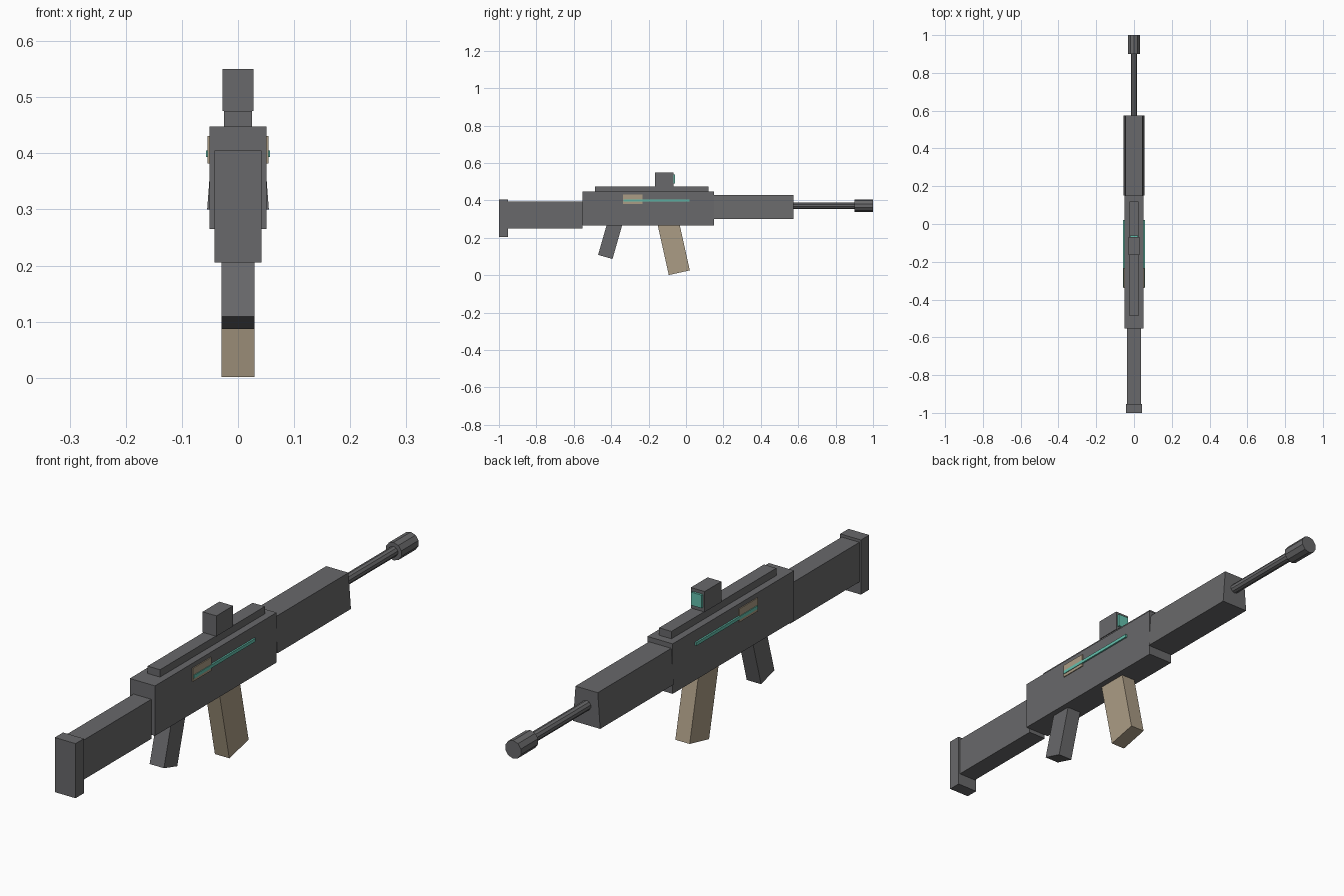
import bpy
from math import radians, pi
from mathutils import Matrix

cube = bpy.data.objects.get("Cube")
if cube:
    bpy.data.objects.remove(cube)


def material(name, rgb):
    m = bpy.data.materials.new(name)
    m.use_nodes = True
    m.diffuse_color = (*rgb, 1)
    m.node_tree.nodes["Principled BSDF"].inputs["Base Color"].default_value = (*rgb, 1)
    return m


GREY = material("dark grey", (0.14, 0.14, 0.145))
TAN = material("tan", (0.41, 0.335, 0.235))
TEAL = material("teal", (0.13, 0.53, 0.42))


def finish(name, mat):
    obj = bpy.context.object
    obj.name = obj.data.name = name
    obj.data.materials.append(mat)
    return obj


def box(name, mat, x, y, z):
    """Box from (min, max) extents on each axis."""
    bpy.ops.mesh.primitive_cube_add(size=1)
    obj = finish(name, mat)
    size = [b - a for a, b in (x, y, z)]
    centre = [(a + b) / 2 for a, b in (x, y, z)]
    obj.data.transform(Matrix.Translation(centre) @ Matrix.Diagonal((*size, 1)))
    return obj


def leaning_box(name, mat, half, depth, length, low_corner, degrees):
    """Box standing on its rear lower edge, leaning about x."""
    obj = box(name, mat, (-half, half), (0, depth), (0, length))
    obj.location = (0, *low_corner)
    obj.rotation_euler.x = radians(degrees)
    return obj


def tube(name, radius, y0, y1):
    bpy.ops.mesh.primitive_cylinder_add(
        vertices=10, radius=radius, depth=y1 - y0,
        location=(0, (y0 + y1) / 2, 0.372), rotation=(pi / 2, 0, 0))
    return finish(name, GREY)


# Body and stock
box("receiver", GREY, (-0.051, 0.051), (-0.553, 0.15), (0.265, 0.448))
box("stock", GREY, (-0.036, 0.036), (-0.952, -0.553), (0.25, 0.395))
box("butt_plate", GREY, (-0.042, 0.042), (-1, -0.952), (0.205, 0.405))

# Handguard, wider along the bottom
guard = box("handguard", GREY, (-0.055, 0.055), (0.15, 0.575), (0.3, 0.43))
for v in guard.data.vertices:
    if v.co.z > 0.4:
        v.co.x *= 0.82

# Barrel
tube("barrel", 0.018, 0.575, 0.9)
tube("muzzle", 0.033, 0.9, 1.0)

# Top rail and sight
box("top_rail", GREY, (-0.025, 0.025), (-0.487, 0.12), (0.448, 0.475))
box("sight", GREY, (-0.028, 0.028), (-0.165, -0.068), (0.475, 0.55))
box("sight_lens", TEAL, (-0.021, 0.021), (-0.068, -0.06), (0.49, 0.538))

# Grip and magazine
leaning_box("grip", GREY, 0.029, 0.08, 0.2, (-0.47, 0.109), -16)
leaning_box("magazine", TAN, 0.029, 0.115, 0.29, (-0.092, 0.001), 12.5)

# Side panels and glowing strips on both sides
for side, s in (("left", 1), ("right", -1)):
    box(side + "_panel", TAN, sorted((s * 0.051, s * 0.0545)), (-0.338, -0.232), (0.382, 0.431))
    box(side + "_strip", TEAL, sorted((s * 0.051, s * 0.057)), (-0.335, 0.02), (0.393, 0.405))
